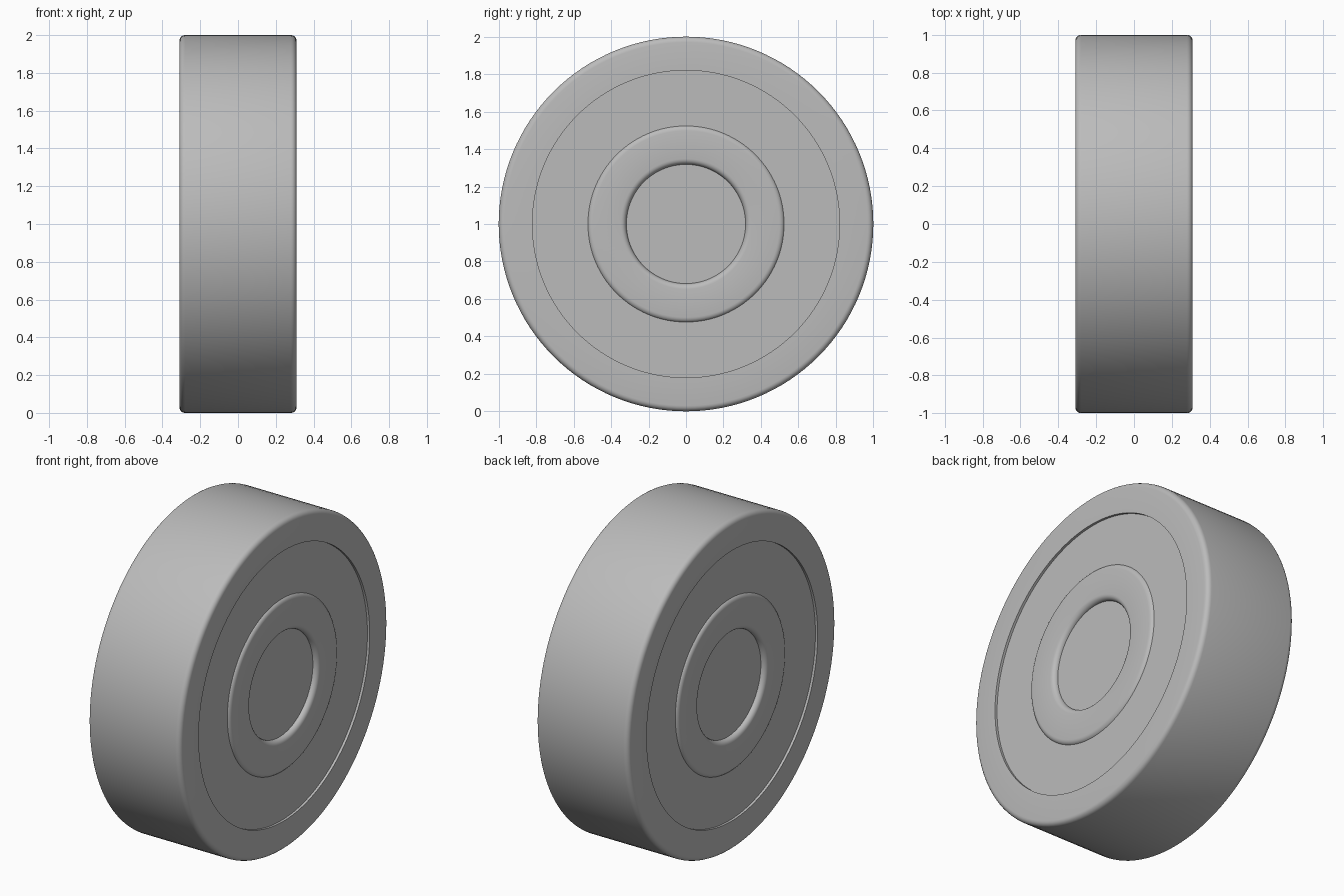
import bpy, math

if "Cube" in bpy.data.objects:
    bpy.data.objects.remove(bpy.data.objects["Cube"])

SEGMENTS = 128
HALF = 0.31      # half width of the bearing

steel = bpy.data.materials.new("grey steel")
steel.use_nodes = True
colour = (0.5, 0.5, 0.5, 1)
steel.diffuse_color = colour
steel.node_tree.nodes["Principled BSDF"].inputs["Base Color"].default_value = colour


def rounded_ring(inner, outer, half, fillet_in, fillet_out, steps=5):
    """Closed (radius, x) section of a ring with filleted edges."""
    corners = ((outer, half, fillet_out, 0), (inner, half, fillet_in, 1),
               (inner, -half, fillet_in, 2), (outer, -half, fillet_out, 3))
    section = []
    for r, x, f, quarter in corners:
        if f == 0:
            section.append((r, x))
            continue
        cr = r - f if r == outer else r + f
        cx = x - math.copysign(f, x)
        for i in range(steps + 1):
            a = (quarter + i / steps) * math.pi / 2
            section.append((cr + f * math.cos(a), cx + f * math.sin(a)))
    return section


def lathe(name, section):
    """Spin a closed section round the x axis at the wheel centre."""
    n = len(section)
    verts, faces = [], []
    for s in range(SEGMENTS):
        a = 2 * math.pi * s / SEGMENTS
        verts += [(x, r * math.cos(a), r * math.sin(a)) for r, x in section]
        t = (s + 1) % SEGMENTS
        faces += [(s * n + i, t * n + i, t * n + (i + 1) % n, s * n + (i + 1) % n)
                  for i in range(n)]
    mesh = bpy.data.meshes.new(name)
    mesh.from_pydata(verts, [], faces)
    obj = bpy.data.objects.new(name, mesh)
    bpy.context.collection.objects.link(obj)
    finish(obj)


def finish(obj):
    obj.location.z = 1
    obj.data.materials.append(steel)
    bpy.ops.object.select_all(action="DESELECT")
    obj.select_set(True)
    bpy.context.view_layer.objects.active = obj
    # Consistent outward faces, smooth with crisp edges
    bpy.ops.object.mode_set(mode="EDIT")
    bpy.ops.mesh.select_all(action="SELECT")
    bpy.ops.mesh.normals_make_consistent(inside=False)
    bpy.ops.object.mode_set(mode="OBJECT")
    bpy.ops.object.shade_smooth_by_angle(angle=math.radians(30))


# Races and the recessed shield between them
lathe("outer_race", rounded_ring(0.82, 1.0, HALF, 0, 0.03))
lathe("shield", rounded_ring(0.5, 0.83, HALF - 0.015, 0, 0))
lathe("inner_race", rounded_ring(0.318, 0.528, HALF, 0.03, 0.03))

# Solid core closing the bore
bpy.ops.mesh.primitive_cylinder_add(vertices=SEGMENTS, radius=0.33, depth=2 * (HALF - 0.03),
                                    rotation=(0, math.pi / 2, 0))
core = bpy.context.object
core.name = "bore_core"
finish(core)
